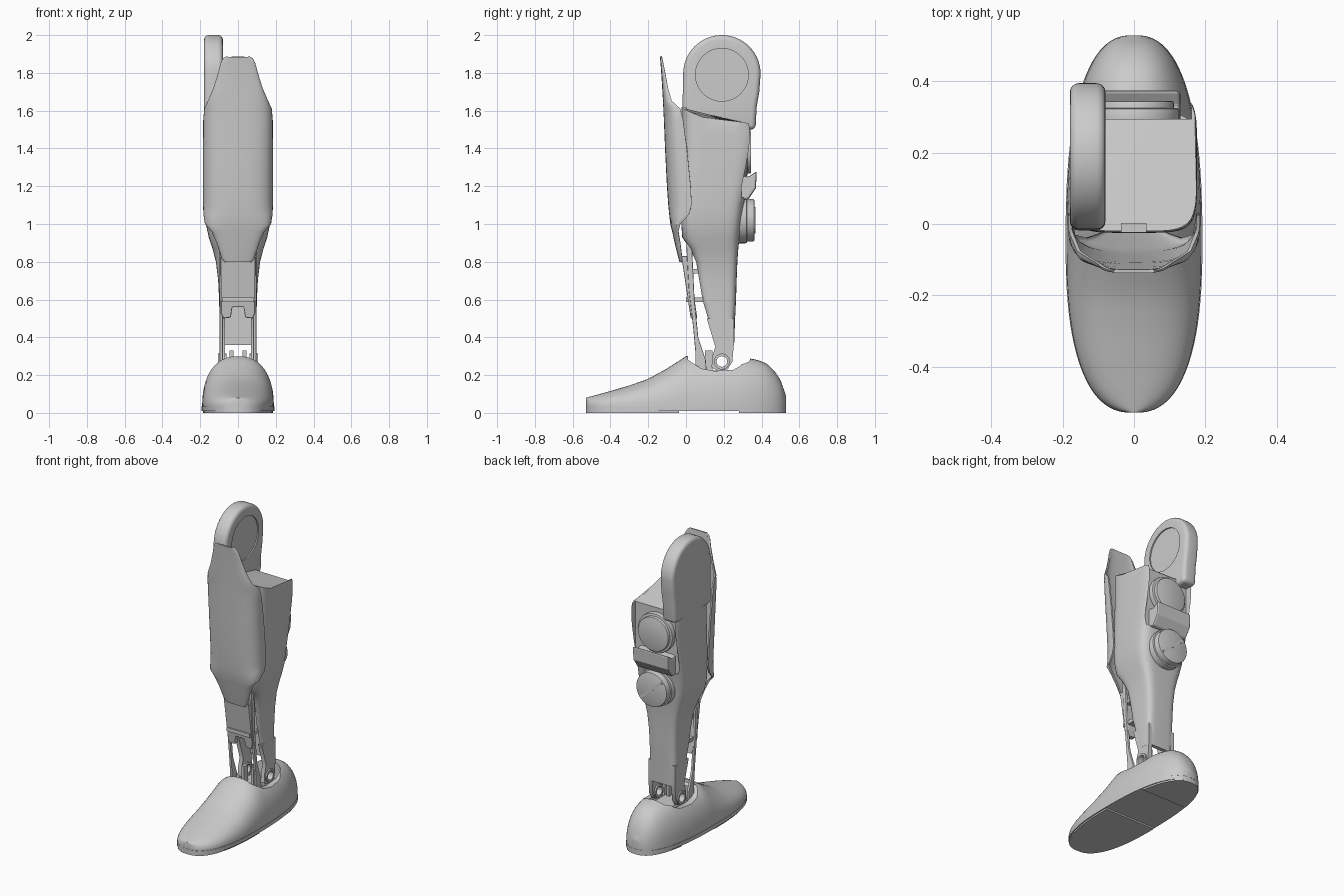
import bpy, bmesh, math
from mathutils import Matrix, Vector

if "Cube" in bpy.data.objects:
    bpy.data.objects.remove(bpy.data.objects["Cube"])

grey = bpy.data.materials.new("light grey")
grey.use_nodes = True
grey.diffuse_color = (0.6, 0.6, 0.6, 1)
grey.node_tree.nodes["Principled BSDF"].inputs["Base Color"].default_value = (0.6, 0.6, 0.6, 1)


def activate(ob):
    bpy.ops.object.select_all(action='DESELECT')
    ob.select_set(True)
    bpy.context.view_layer.objects.active = ob


def finish(name, bm):
    bmesh.ops.recalc_face_normals(bm, faces=bm.faces)
    me = bpy.data.meshes.new(name)
    bm.to_mesh(me)
    bm.free()
    me.materials.append(grey)
    ob = bpy.data.objects.new(name, me)
    bpy.context.collection.objects.link(ob)
    return ob


def modify(ob, kind, **settings):
    m = ob.modifiers.new(kind, kind)
    for key, value in settings.items():
        setattr(m, key, value)
    activate(ob)
    bpy.ops.object.modifier_apply(modifier=m.name)


def bevel(ob, width, segments=3):
    modify(ob, 'BEVEL', width=width, segments=segments, limit_method='ANGLE', angle_limit=0.7)


def cut(ob, *cutters):
    for c in cutters:
        modify(ob, 'BOOLEAN', operation='DIFFERENCE', object=c, solver='EXACT')
        bpy.data.objects.remove(c)


def smooth(ob, angle=35):
    activate(ob)
    bpy.ops.object.shade_smooth_by_angle(angle=math.radians(angle))


def loft(name, rings, closed=True):
    bm = bmesh.new()
    rows = [[bm.verts.new(p) for p in r] for r in rings]
    n = len(rows[0])
    for a, b in zip(rows, rows[1:]):
        for i in range(n if closed else n - 1):
            j = (i + 1) % n
            bm.faces.new((a[i], a[j], b[j], b[i]))
    if closed:
        bm.faces.new(rows[0])
        bm.faces.new(rows[-1])
    return finish(name, bm)


def side_prism(name, yz, x0, x1):
    return loft(name, [[(x, y, z) for y, z in yz] for x in (x0, x1)])


def box(name, x0, x1, y0, y1, z0, z1):
    return side_prism(name, [(y0, z0), (y1, z0), (y1, z1), (y0, z1)], x0, x1)


def cylinder(name, axis, center, r, length):
    bm = bmesh.new()
    turn = Matrix.Rotation(math.pi / 2, 4, 'Y' if axis == 'x' else 'X')
    bmesh.ops.create_cone(bm, cap_ends=True, segments=40, radius1=r, radius2=r, depth=length,
                          matrix=Matrix.Translation(Vector(center)) @ turn)
    return finish(name, bm)


def lerp(table, t):
    for a, b in zip(table, table[1:]):
        if t <= b[0]:
            k = max(0, (t - a[0]) / (b[0] - a[0]))
            return [p + (q - p) * k for p, q in zip(a[1:], b[1:])]
    return list(table[-1][1:])


def power(v, p):
    return math.copysign(abs(v) ** p, v)


# Foot: plan width and instep height along y
def foot_width(y, grow=0.0):
    u = abs(y + 0.05) / (0.48 if y < -0.05 else 0.58)
    return (0.19 + grow) * max(0.0, 1 - u ** 2.5) ** 0.4


HEIGHT = [(-0.53, 0.08), (-0.42, 0.11), (-0.3, 0.145), (-0.2, 0.18), (-0.1, 0.235), (0, 0.3),
          (0.3, 0.295), (0.38, 0.28), (0.43, 0.26), (0.47, 0.22), (0.5, 0.175), (0.53, 0.09)]
stations = [-0.53 * math.cos(math.pi * (i + 0.6) / 45.2) for i in range(45)]
rings = []
for y in stations:
    w, h = foot_width(y), lerp(HEIGHT, y)[0]
    arc = [math.pi * i / 24 for i in range(25)]
    rings.append([(w * power(math.cos(a), 0.85), y, 0.035 + (h - 0.035) * math.sin(a) ** 0.9) for a in arc])
foot = loft("foot_shell", rings)
collar = side_prism("collar_cutter", [(0, 0.4), (0.012, 0.28), (0.08, 0.235), (0.15, 0.222),
                                      (0.25, 0.228), (0.29, 0.25), (0.32, 0.3), (0.33, 0.4)], -0.3, 0.3)
well = box("well_cutter", -0.1, 0.1, 0.03, 0.34, 0.12, 0.5)
bevel(well, 0.06, 5)
cut(foot, collar, well)
smooth(foot)


def sole_piece(name, y0, y1, z0, z1, grow):
    ys = [y for y in stations if y0 <= y <= y1]
    plan = [(foot_width(y, grow), y) for y in ys] + [(-foot_width(y, grow), y) for y in reversed(ys)]
    smooth(loft(name, [[(x, y, z) for x, y in plan] for z in (z0, z1)]))


sole_piece("sole", -1, 1, 0.01, 0.034, 0.002)
sole_piece("front_tread", -1, -0.03, 0, 0.01, -0.006)
sole_piece("heel_tread", 0.26, 1, 0, 0.01, -0.006)

# Calf body: z, half width, front y, back y
CALF = [(0.36, 0.098, 0.15, 0.255), (0.5, 0.098, 0.11, 0.26), (0.6, 0.1, 0.08, 0.265),
        (0.7, 0.105, 0.065, 0.268), (0.8, 0.117, 0.05, 0.272), (0.87, 0.135, 0.02, 0.277),
        (0.93, 0.155, -0.02, 0.283), (1.0, 0.17, -0.025, 0.292), (1.1, 0.176, -0.025, 0.305),
        (1.2, 0.177, -0.024, 0.328), (1.3, 0.177, -0.022, 0.35), (1.4, 0.177, -0.02, 0.37),
        (1.48, 0.177, -0.02, 0.376), (1.62, 0.176, -0.02, 0.372)]
TOP = [(-0.02, 1.615), (0.04, 1.585), (0.12, 1.553), (0.2, 1.54), (0.3, 1.54), (0.37, 1.525)]
rings = []
for z, w, f, b in CALF:
    ring = []
    for i in range(48):
        a = 2 * math.pi * i / 48
        y = (f + b) / 2 + (b - f) / 2 * power(math.sin(a), 0.4)
        ring.append((w * power(math.cos(a), 0.4), y, lerp(TOP, y)[0] if z > 1.6 else z))
    rings.append(ring)
calf = loft("calf_shell", rings)
recess = box("recess_cutter", -0.16, 0.162, 0.295, 0.6, 1.14, 1.8)
channel = box("channel_cutter", -0.08, 0.08, -0.2, 0.23, 0.2, 0.84)
cut(calf, recess, channel)
smooth(calf)

# Shin guard: z, half width, front y, edge y
SHIN = [(0.8, 0.065, -0.03, -0.02), (0.82, 0.082, -0.035, -0.02), (0.9, 0.108, -0.055, -0.03),
        (0.96, 0.135, -0.068, -0.04), (1.0, 0.17, -0.078, -0.03), (1.05, 0.178, -0.084, 0.015),
        (1.1, 0.18, -0.089, 0.03), (1.2, 0.18, -0.096, 0.025), (1.4, 0.18, -0.106, 0.005),
        (1.55, 0.179, -0.112, -0.015), (1.61, 0.174, -0.115, -0.03), (1.65, 0.155, -0.117, -0.075),
        (1.72, 0.125, -0.121, -0.095), (1.8, 0.1, -0.126, -0.11), (1.85, 0.087, -0.13, -0.12),
        (1.875, 0.074, -0.132, -0.126), (1.885, 0.055, -0.133, -0.13)]
rings = []
for z, w, f, e in SHIN:
    arc = [-math.pi / 2 + math.pi * i / 24 for i in range(25)]
    rings.append([(w * power(math.sin(a), 0.7), e - (e - f) * math.cos(a) ** 0.7, z) for a in arc])
shin = loft("shin_guard", rings, closed=False)
modify(shin, 'SOLIDIFY', thickness=0.01, offset=0)
smooth(shin)

# Knee side plate with a shallow round recess on the inner face
outline = [(0.19 + 0.205 * math.cos(a), 1.795 + 0.205 * math.sin(a))
           for a in [math.pi * i / 32 for i in range(33)]]
outline += [(-0.018, 1.65), (-0.016, 1.5), (0.368, 1.5), (0.374, 1.62), (0.388, 1.7)]
knee = side_prism("knee_plate", outline, -0.18, -0.08)
bevel(knee, 0.025, 4)
cut(knee, cylinder("knee_cutter", 'x', (-0.08, 0.19, 1.79), 0.14, 0.016))
smooth(knee)
box("front_latch", -0.037, 0.035, -0.024, 0.003, 1.5, 1.62)

# Rear drive discs and the band between them
for name, z, r, y0, y1 in (("upper_drive_rim", 1.38, 0.128, 0.27, 0.325), ("upper_drive", 1.38, 0.112, 0.27, 0.345),
                           ("lower_drive_rim", 1.02, 0.122, 0.2, 0.322), ("lower_drive", 1.02, 0.112, 0.2, 0.362)):
    disc = cylinder(name, 'y', (0, (y0 + y1) / 2, z), r, y1 - y0)
    bevel(disc, 0.006, 2)
    smooth(disc)
bar = box("lower_drive_bar", -0.1, 0.1, 0.355, 0.367, -0.008, 0.008)
bar.rotation_euler.y = math.radians(40)
bar.location.z = 1.02
band = side_prism("drive_band", [(0.24, 1.27), (0.33, 1.25), (0.375, 1.28), (0.37, 1.19),
                                 (0.33, 1.13), (0.24, 1.13)], -0.13, 0.13)
bevel(band, 0.01, 2)

# Lower front plate with a notched bottom edge
half = [(0.03, 0.56), (0.038, 0.505), (0.078, 0.5), (0.09, 0.53), (0.092, 0.83)]
plan = half + [(-x, z) for x, z in reversed(half)]
plate = loft("lower_front_plate", [[(x, -0.02 + (0.8 - z) * 0.15 + d, z) for x, z in plan] for d in (0, 0.035)])
bevel(plate, 0.006, 2)
for z in (0.6, 0.75):
    box("plate_bracket", -0.085, 0.085, 0, 0.09, z - 0.012, z + 0.012)

# Ankle lugs, bearing rings and front struts on both sides
for side, s in (("left", 1), ("right", -1)):
    lug = side_prism(side + "_ankle_lug", [(0.11, 0.5), (0.155, 0.35), (0.14, 0.3), (0.135, 0.24), (0.17, 0.222),
                                           (0.22, 0.23), (0.245, 0.27), (0.255, 0.38), (0.255, 0.5)],
                     s * 0.07, s * 0.097)
    ring = cylinder(side + "_ankle_bearing", 'x', (s * 0.083, 0.19, 0.272), 0.042, 0.045)
    for part in (lug, ring):
        cut(part, cylinder("bore_cutter", 'x', (s * 0.083, 0.19, 0.272), 0.028, 0.2))
        smooth(part)
    strut = side_prism(side + "_front_strut", [(0, 0.92), (0.03, 0.92), (0.045, 0.6), (0.065, 0.4), (0.105, 0.28),
                                               (0.11, 0.2), (0.05, 0.2), (0.05, 0.32), (0.038, 0.45), (0.015, 0.65)],
                       s * 0.08, s * 0.097)
    bevel(strut, 0.005, 2)

# Ankle base inside the foot collar
base = box("ankle_base", -0.07, 0.07, 0.07, 0.29, 0.11, 0.225)
bevel(base, 0.015, 2)
for s in (1, -1):
    box("ankle_bracket", s * 0.025, s * 0.045, 0.1, 0.14, 0.2, 0.33)
